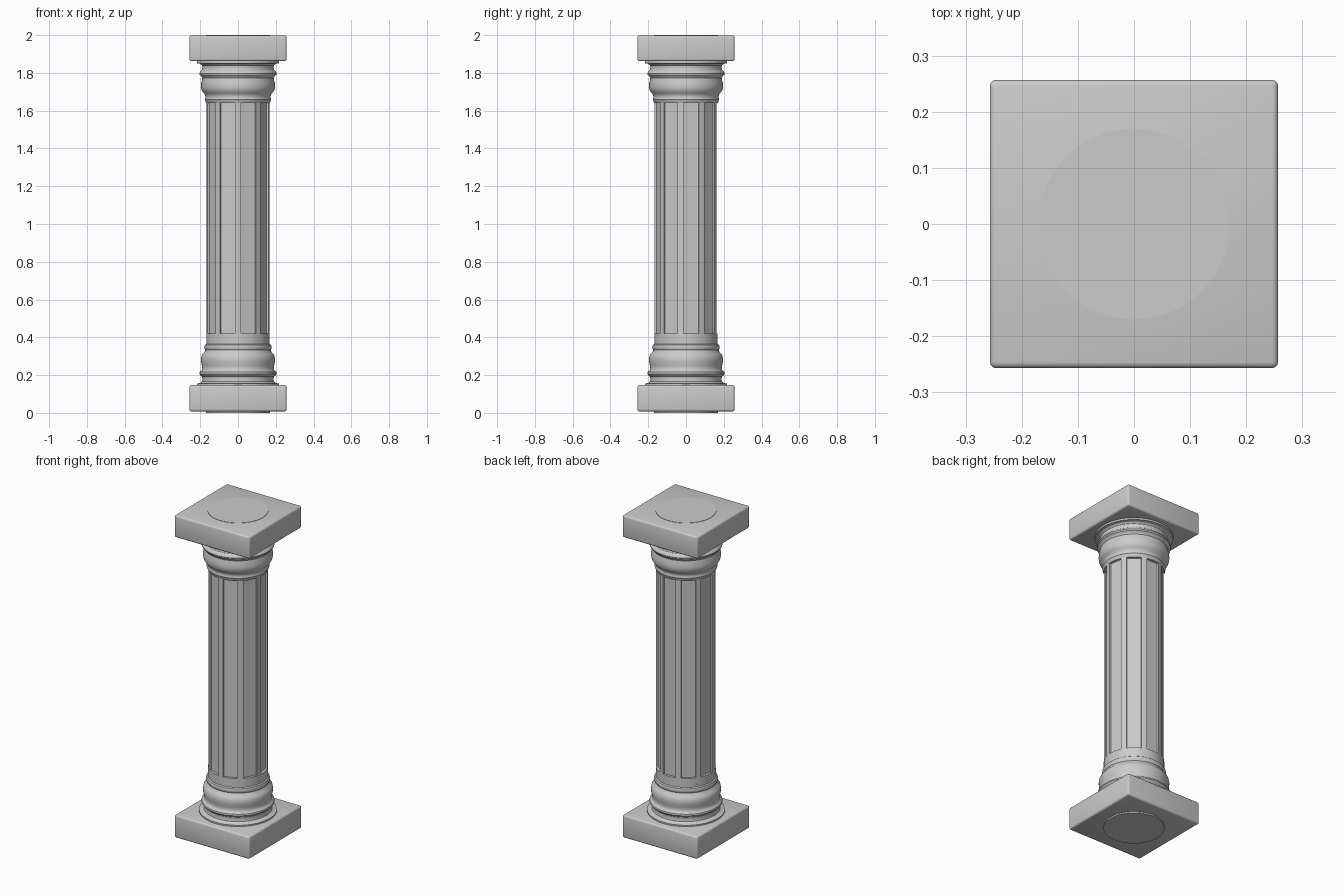
import bpy, bmesh, math

if "Cube" in bpy.data.objects:
    bpy.data.objects.remove(bpy.data.objects["Cube"])

FLUTES = 9
R = 0.168        # shaft radius
DEPTH = 0.016    # flute depth
HALF = math.radians(14.5)


def add_mesh(name, bm, angle=30):
    bmesh.ops.recalc_face_normals(bm, faces=bm.faces)
    me = bpy.data.meshes.new(name)
    bm.to_mesh(me)
    bm.free()
    ob = bpy.data.objects.new(name, me)
    bpy.context.collection.objects.link(ob)
    bpy.context.view_layer.objects.active = ob
    ob.select_set(True)
    bpy.ops.object.shade_smooth_by_angle(angle=math.radians(angle))
    ob.select_set(False)
    return ob


def skin(name, rows):
    """Bridge equal-length closed rings of points, capping both ends."""
    bm = bmesh.new()
    rings = [[bm.verts.new(p) for p in row] for row in rows]
    n = len(rings[0])
    for a, b in zip(rings, rings[1:]):
        for i in range(n):
            j = (i + 1) % n
            bm.faces.new((a[i], a[j], b[j], b[i]))
    bm.faces.new(rings[0])
    bm.faces.new(rings[-1])
    bmesh.ops.remove_doubles(bm, verts=bm.verts, dist=1e-5)
    return add_mesh(name, bm)


def lathe(name, profile, n=72):
    return skin(name, [[(r * math.cos(2 * math.pi * i / n), r * math.sin(2 * math.pi * i / n), z)
                        for i in range(n)] for r, z in profile])


def plinth(name, z0, z1):
    bm = bmesh.new()
    bmesh.ops.create_cube(bm, size=1)
    for v in bm.verts:
        v.co = (v.co.x * 0.514, v.co.y * 0.514, z0 + (v.co.z + 0.5) * (z1 - z0))
    bmesh.ops.bevel(bm, geom=bm.edges[:], offset=0.011, segments=3, profile=0.5, affect='EDGES')
    add_mesh(name, bm)


# Square plinths
plinth("base_plinth", 0.008, 0.147)
plinth("top_plinth", 1.862, 1.998)

# Round end discs just proud of the plinths
lathe("bottom_disc", [(0.17, 0.0), (0.17, 0.02)])
lathe("top_disc", [(0.17, 1.98), (0.17, 2.0)])

# Turned base mouldings
lathe("base_moulding", [
    (0.218, 0.14), (0.218, 0.155), (0.200, 0.158), (0.191, 0.165), (0.188, 0.178),
    (0.191, 0.192), (0.200, 0.199), (0.205, 0.207), (0.203, 0.216), (0.193, 0.224),
    (0.189, 0.234), (0.191, 0.250), (0.195, 0.268), (0.196, 0.285), (0.193, 0.302),
    (0.187, 0.312), (0.177, 0.322), (0.173, 0.333), (0.177, 0.340), (0.178, 0.350),
    (0.175, 0.360), (0.168, 0.365), (0.168, 0.38)])

# Turned capital mouldings
lathe("capital_moulding", [
    (0.168, 1.64), (0.173, 1.652), (0.176, 1.660), (0.173, 1.668), (0.173, 1.676),
    (0.177, 1.688), (0.186, 1.697), (0.193, 1.710), (0.196, 1.726), (0.195, 1.744),
    (0.191, 1.762), (0.189, 1.774), (0.194, 1.783), (0.203, 1.790), (0.205, 1.798),
    (0.200, 1.808), (0.191, 1.816), (0.188, 1.828), (0.191, 1.840), (0.200, 1.848),
    (0.218, 1.851), (0.218, 1.87)])

# Fluted shaft: (angle, depth) samples, doubled at flute edges for crisp walls
samples = []
for k in range(FLUTES):
    mid = math.pi / 2 + k * 2 * math.pi / FLUTES
    samples.append((mid - HALF, 0))
    for i in range(9):
        t = i / 4 - 1
        samples.append((mid + HALF * t, DEPTH * (1 - 0.35 * t * t)))
    samples.append((mid + HALF, 0))
    samples.append((mid + math.pi / FLUTES, 0))
rows = []
for z, cut in [(0.36, 0), (0.42, 0), (0.42, 1), (1.64, 1), (1.64, 0), (1.66, 0)]:
    rows.append([((R - d * cut) * math.cos(a), (R - d * cut) * math.sin(a), z) for a, d in samples])
skin("fluted_shaft", rows)
